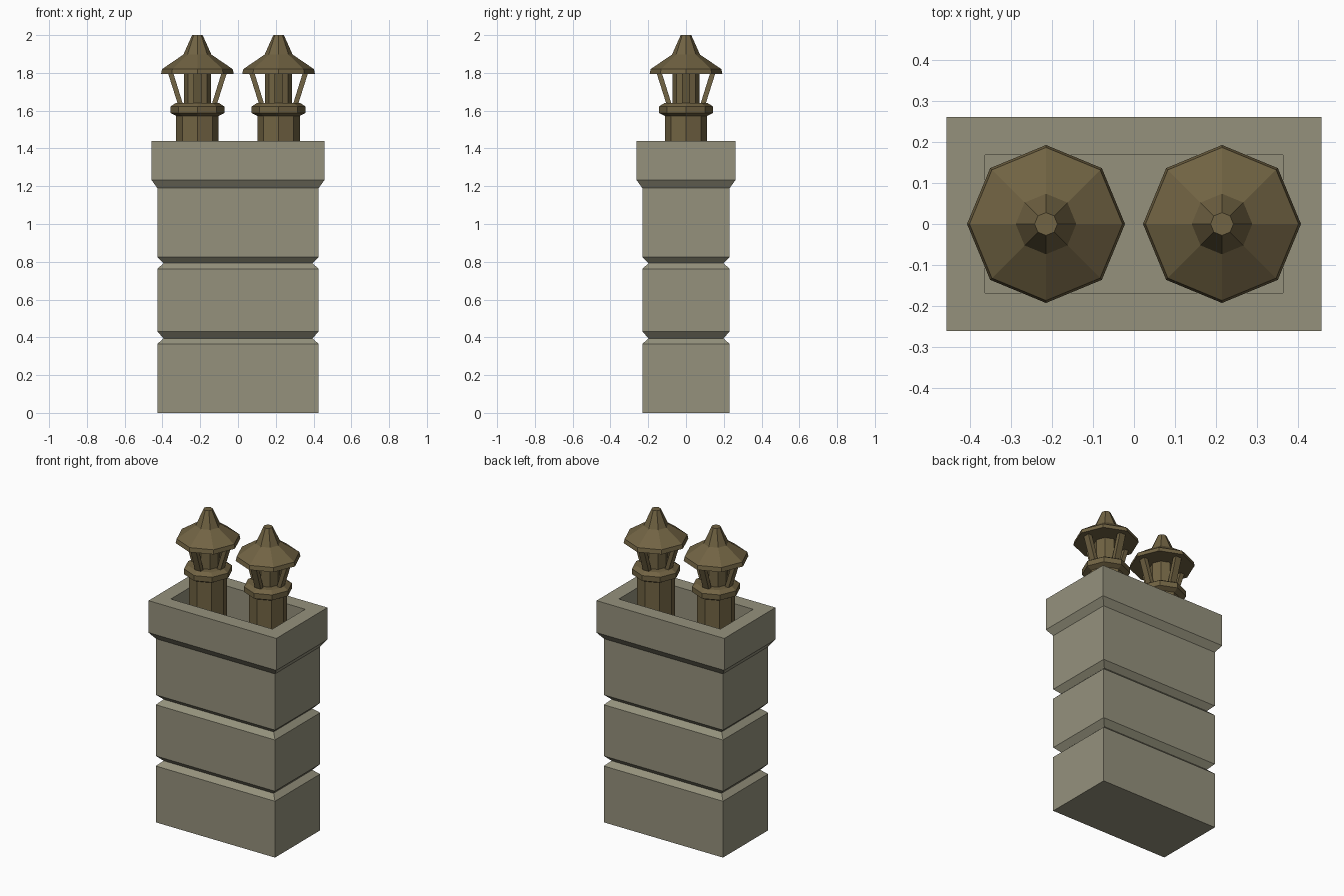
import bpy, bmesh, math
from mathutils import Vector

if "Cube" in bpy.data.objects:
    bpy.data.objects.remove(bpy.data.objects["Cube"])


def material(name, rgb):
    m = bpy.data.materials.new(name)
    m.diffuse_color = (*rgb, 1)
    m.use_nodes = True
    m.node_tree.nodes["Principled BSDF"].inputs["Base Color"].default_value = m.diffuse_color
    return m


STONE = material("weathered stone", (0.30, 0.286, 0.204))
CLAY = material("brown clay", (0.165, 0.125, 0.056))


def loft(name, rings, mat, cap_ends=True):
    """Join successive rings of points into a flat shaded solid."""
    bm = bmesh.new()
    loops = [[bm.verts.new(p) for p in ring] for ring in rings]
    n = len(loops[0])
    for a, b in zip(loops, loops[1:]):
        for i in range(n):
            j = (i + 1) % n
            bm.faces.new((a[i], a[j], b[j], b[i]))
    if cap_ends:
        bm.faces.new(loops[0][::-1])
        bm.faces.new(loops[-1])
    bmesh.ops.recalc_face_normals(bm, faces=bm.faces)
    me = bpy.data.meshes.new(name)
    bm.to_mesh(me)
    bm.free()
    me.materials.append(mat)
    ob = bpy.data.objects.new(name, me)
    bpy.context.collection.objects.link(ob)
    return ob


def rect(hx, hy, z):
    return [(-hx, -hy, z), (hx, -hy, z), (hx, hy, z), (-hx, hy, z)]


def octagon(cx, r, z):
    return [(cx + r * math.cos(k * math.pi / 4), r * math.sin(k * math.pi / 4), z)
            for k in range(8)]


def turned(name, cx, profile):
    return loft(name, [octagon(cx, r, z) for r, z in profile], CLAY)


# Stack: offsets from the shaft size, with two V grooves, flared cap and recess
HX, HY = 0.427, 0.231
stack = [(0, 0), (0, 0.365), (-0.033, 0.395), (0, 0.43),
         (0, 0.762), (-0.033, 0.793), (0, 0.826),
         (0, 1.19), (0.031, 1.233), (0.031, 1.44),
         (-0.063, 1.44), (-0.063, 1.22)]
loft("chimney_stack", [rect(HX + d, HY + d, z) for d, z in stack], STONE)


# Chimney pots
def chimney_pot(side, cx):
    turned(side + "_pot_pipe", cx, [(0.112, 1.22), (0.112, 1.572), (0.143, 1.588),
                                    (0.143, 1.622), (0.115, 1.64)])
    turned(side + "_pot_core", cx, [(0.072, 1.635), (0.072, 1.80)])
    turned(side + "_pot_roof", cx, [(0.193, 1.793), (0.187, 1.82),
                                    (0.074, 1.897), (0.028, 2.0)])
    # Four leaning struts holding the roof
    for k in range(4):
        out = Vector((math.cos(k * math.pi / 2), math.sin(k * math.pi / 2), 0))
        tan = Vector((-out.y, out.x, 0)) * 0.021
        rings = []
        for r0, r1, z in ((0.075, 0.102, 1.63), (0.128, 0.156, 1.80)):
            c = Vector((cx, 0, z))
            rings.append([c + out * r0 - tan, c + out * r1 - tan,
                          c + out * r1 + tan, c + out * r0 + tan])
        loft(f"{side}_pot_strut_{k + 1}", rings, CLAY)


chimney_pot("left", -0.215)
chimney_pot("right", 0.215)
